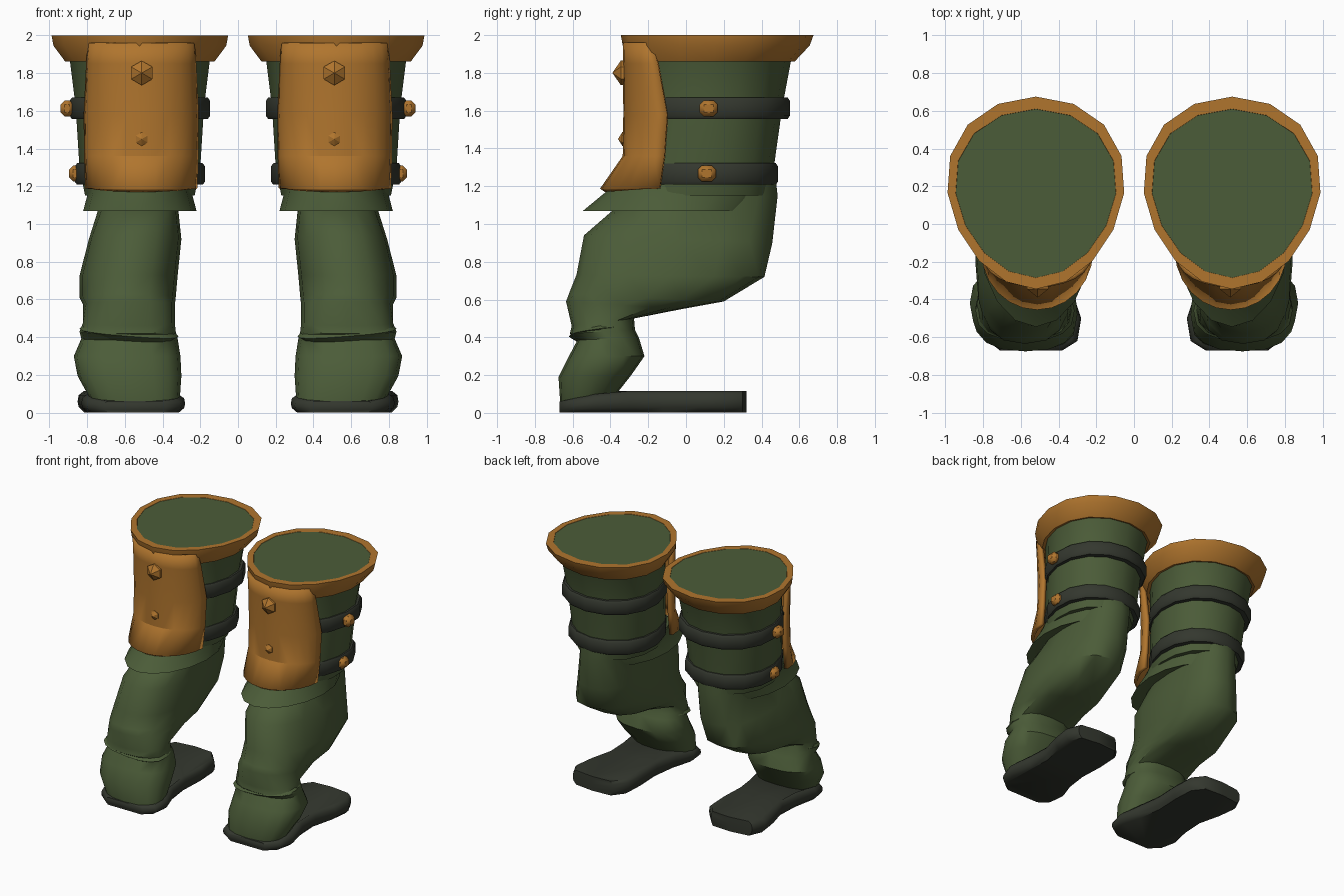
import bpy, bmesh, math
from mathutils import Vector

if "Cube" in bpy.data.objects:
    bpy.data.objects.remove(bpy.data.objects["Cube"])

CX = 0.52  # centre line of one leg


def material(name, rgb):
    m = bpy.data.materials.new(name)
    m.diffuse_color = (*rgb, 1)
    m.use_nodes = True
    m.node_tree.nodes["Principled BSDF"].inputs["Base Color"].default_value = m.diffuse_color
    return m


GREEN = material("olive cloth", (0.071, 0.107, 0.040))
ORANGE = material("orange leather", (0.434, 0.178, 0.027))
DARK = material("dark rubber", (0.034, 0.039, 0.028))


def finish(name, bm, mat, angle=40):
    """Turn a bmesh into an object mirrored to the other leg."""
    bmesh.ops.recalc_face_normals(bm, faces=bm.faces)
    me = bpy.data.meshes.new(name)
    bm.to_mesh(me)
    bm.free()
    ob = bpy.data.objects.new(name, me)
    bpy.context.collection.objects.link(ob)
    me.materials.append(mat)
    bpy.context.view_layer.objects.active = ob
    ob.select_set(True)
    bpy.ops.object.shade_smooth_by_angle(angle=math.radians(angle))
    ob.select_set(False)
    ob.modifiers.new("Mirror", 'MIRROR').use_mirror_merge = False
    return ob


def ring(xl, xr, yf, yb, zf, zb=None, n=16, k=0.13, p=1.0):
    """Egg-shaped section, narrower at the front by k, squarer for p < 1."""
    zb = zf if zb is None else zb
    pts = []
    for i in range(n):
        t = math.pi / 2 + 2 * math.pi * i / n
        c, s = math.cos(t), math.sin(t)
        c = math.copysign(abs(c) ** p, c)
        s = math.copysign(abs(s) ** p, s)
        x = (xl + xr) / 2 + (xr - xl) / 2 * c * (1 + k * s)
        f = (s + 1) / 2
        pts.append((x, yf + (yb - yf) * f, zf + (zb - zf) * f))
    return pts


def loft(name, rings, mat, closed=False, caps=True, angle=40):
    bm = bmesh.new()
    vs = [[bm.verts.new(p) for p in r] for r in rings]
    n = len(vs[0])
    pairs = list(zip(vs, vs[1:])) + ([(vs[-1], vs[0])] if closed else [])
    for a, b in pairs:
        for i in range(n):
            j = (i + 1) % n
            bm.faces.new((a[i], a[j], b[j], b[i]))
    if caps and not closed:
        bm.faces.new(vs[0])
        bm.faces.new(vs[-1])
    return finish(name, bm, mat, angle)


def sym(hw, yf, yb, z, **kw):
    return ring(CX - hw, CX + hw, yf, yb, z, **kw)


# padded thigh with flat top
loft("thigh", [sym(0.425, -0.285, 0.61, 1.998), sym(0.37, -0.27, 0.555, 1.86),
               sym(0.34, -0.28, 0.51, 1.62), sym(0.32, -0.30, 0.465, 1.30),
               sym(0.29, -0.35, 0.45, 1.15)], GREEN)

# flared rim around the top
loft("top_rim", [sym(0.425, -0.285, 0.61, 2.0), sym(0.468, -0.345, 0.675, 2.0),
                 sym(0.458, -0.335, 0.655, 1.945), sym(0.395, -0.30, 0.575, 1.86),
                 sym(0.35, -0.25, 0.54, 1.87)], ORANGE, closed=True)

# cloth skirt below the thigh
loft("cuff_skirt", [sym(0.27, -0.39, 0.43, 1.21, k=0.05), sym(0.275, -0.43, 0.43, 1.165, k=0.05),
                    sym(0.30, -0.545, 0.37, 1.07, k=0.05), sym(0.24, -0.42, 0.34, 1.09, k=0.05)],
     GREEN, angle=30)

# straps round the thigh
for name, z, hw, yb in (("upper_strap", 1.613, 0.372, 0.55), ("lower_strap", 1.265, 0.345, 0.487)):
    loft(name, [sym(hw - d, -0.29 + d, yb - d, z + h) for d, h in
                ((0.0, 0.04), (0.012, 0.057), (0.07, 0.057), (0.07, -0.057),
                 (0.012, -0.057), (0.0, -0.04))], DARK, closed=True)

# curved shin plate: z, front y, side y, half width
bm = bmesh.new()
rows = []
for z, yf, ys, hw in ((1.96, -0.335, -0.18, 0.285), (1.85, -0.333, -0.15, 0.292),
                      (1.58, -0.332, -0.10, 0.305), (1.36, -0.335, -0.115, 0.303),
                      (1.187, -0.455, -0.14, 0.297)):
    rows.append([])
    for i in range(13):
        t = math.radians(-90 + 15 * i)
        rows[-1].append(bm.verts.new((CX - 0.007 + hw * math.sin(t),
                                      yf + (ys - yf) * (1 - math.cos(t)), z)))
for a, b in zip(rows, rows[1:]):
    for i in range(12):
        bm.faces.new((a[i], b[i], b[i + 1], a[i + 1]))
plate = finish("front_plate", bm, ORANGE, 30)
solid = plate.modifiers.new("Thickness", 'SOLIDIFY')
solid.thickness = 0.03
solid.offset = -1 if plate.data.polygons[20].normal.y < 0 else 1


# faceted studs
def stud(name, pos, axis, radius, height):
    bm = bmesh.new()
    rot = Vector(axis).to_track_quat('Z', 'Y')
    levels = [(1.0, -0.4), (1.0, 0.25)]
    vs = [[bm.verts.new(rot @ Vector((radius * r * math.cos(math.pi / 6 + i * math.pi / 3),
                                      radius * r * math.sin(math.pi / 6 + i * math.pi / 3),
                                      height * h)) + Vector(pos)) for i in range(6)]
          for r, h in levels]
    tip = bm.verts.new(rot @ Vector((0, 0, height)) + Vector(pos))
    for i in range(6):
        j = (i + 1) % 6
        bm.faces.new((vs[0][i], vs[0][j], vs[1][j], vs[1][i]))
        bm.faces.new((vs[1][i], vs[1][j], tip))
    bm.faces.new(vs[0])
    finish(name, bm, ORANGE, 15)


stud("upper_plate_stud", (0.51, -0.33, 1.80), (0, -1, 0), 0.065, 0.06)
stud("lower_plate_stud", (0.51, -0.33, 1.45), (0, -1, 0), 0.036, 0.03)


# strap buttons on the outer side
def button(name, pos, size):
    bm = bmesh.new()
    bmesh.ops.create_cube(bm, size=1)
    for v in bm.verts:
        v.co = Vector((v.co.x * size[0], v.co.y * size[1], v.co.z * size[2])) + Vector(pos)
    bmesh.ops.bevel(bm, geom=bm.edges[:], offset=0.022, segments=1, affect='EDGES')
    finish(name, bm, ORANGE)


button("upper_strap_button", (0.905, 0.12, 1.612), (0.07, 0.095, 0.085))
button("lower_strap_button", (0.865, 0.11, 1.267), (0.06, 0.095, 0.085))

# baggy trouser leg: left x, right x, front y, back y, front z, back z
leg = [(0.30, 0.74, -0.22, 0.47, 1.12, 1.28), (0.32, 0.73, -0.39, 0.485, 1.07, 1.15),
       (0.30, 0.79, -0.54, 0.457, 0.94, 0.90), (0.32, 0.84, -0.58, 0.415, 0.73, 0.72),
       (0.33, 0.84, -0.62, 0.20, 0.63, 0.59), (0.335, 0.82, -0.635, -0.02, 0.59, 0.55),
       (0.335, 0.82, -0.605, -0.275, 0.46, 0.50), (0.33, 0.84, -0.615, -0.27, 0.42, 0.44),
       (0.32, 0.83, -0.575, -0.25, 0.385, 0.40), (0.305, 0.87, -0.62, -0.22, 0.30, 0.30),
       (0.30, 0.85, -0.675, -0.29, 0.19, 0.20), (0.31, 0.77, -0.665, -0.40, 0.04, 0.06)]
loft("trouser_leg", [ring(*r, k=0.0, p=0.8) for r in leg], GREEN, angle=45)

# fold of cloth over the ankle, higher on the outer side
fold = []
for grow, dz in ((-0.02, 0.045), (0.02, 0.0), (-0.03, -0.03)):
    r = ring(0.335 - grow, 0.82 + grow, -0.60 - grow, -0.30, 0.40, 0.44, k=0.0, p=0.8)
    fold.append([(x, y, z + dz + 0.08 * (x - CX)) for x, y, z in r])
loft("ankle_fold", fold, GREEN, angle=25)

# flat curved sole, thinner under the front
outline = [(0.38, -0.67), (0.71, -0.67), (0.80, -0.60), (0.83, -0.48), (0.79, -0.30),
           (0.78, -0.12), (0.83, 0.06), (0.85, 0.20), (0.80, 0.30), (0.62, 0.32),
           (0.44, 0.31), (0.36, 0.22), (0.35, 0.05), (0.36, -0.15), (0.33, -0.35),
           (0.28, -0.50), (0.30, -0.62)]


def sole_ring(f, inset):
    out = []
    for x, y in outline:
        top = 0.06 + 0.055 * min(1, max(0, (y + 0.67) / 0.27))
        out.append((CX + 0.04 + (x - CX - 0.04) * (1 - inset), y, 0.001 + top * f))
    return out


loft("sole", [sole_ring(0, 0.12), sole_ring(0.25, 0.02), sole_ring(0.5, 0),
              sole_ring(0.8, 0.02), sole_ring(1, 0.12)], DARK, angle=50)
